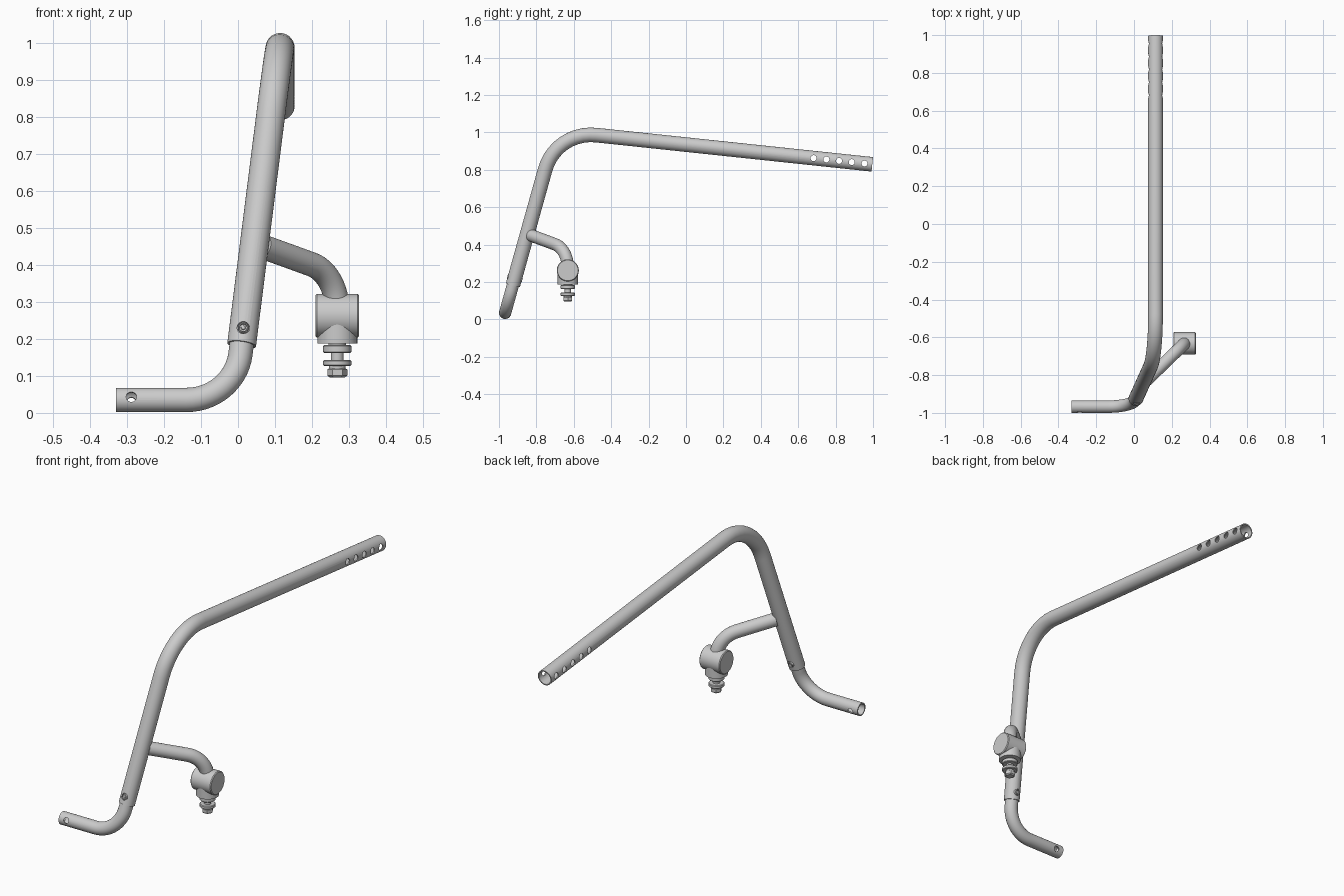
import bpy, bmesh, math
from mathutils import Vector, Quaternion

if "Cube" in bpy.data.objects:
    bpy.data.objects.remove(bpy.data.objects["Cube"])

V = Vector


def finish(name, bm, angle=35):
    bmesh.ops.recalc_face_normals(bm, faces=bm.faces)
    me = bpy.data.meshes.new(name)
    bm.to_mesh(me)
    bm.free()
    ob = bpy.data.objects.new(name, me)
    bpy.context.collection.objects.link(ob)
    smooth(ob, angle)
    return ob


def smooth(ob, angle=35):
    bpy.ops.object.select_all(action='DESELECT')
    ob.select_set(True)
    bpy.context.view_layer.objects.active = ob
    bpy.ops.object.shade_smooth_by_angle(angle=math.radians(angle))


def bent_path(a, corner, b, t, n):
    """Straight - arc - straight path with tangent length t at the corner."""
    u, w = (a - corner).normalized(), (b - corner).normalized()
    radius = t * math.tan(u.angle(w) / 2)
    centre = corner + (u + w).normalized() * math.hypot(t, radius)
    start = corner + u * t - centre
    axis, sweep = u.cross(w).normalized(), math.pi - u.angle(w)
    arc = [centre + Quaternion(axis, -sweep * i / n) @ start for i in range(n + 1)]
    return [a] + arc + [b]


def tube(name, path, r, inner=0, sides=32):
    """Sweep a circle along a path; hollow if inner is given."""
    bm = bmesh.new()
    dirs = [(path[min(i + 1, len(path) - 1)] - path[max(i - 1, 0)]).normalized()
            for i in range(len(path))]
    # keep the straight runs exactly straight at the bend ends
    if len(path) > 3:
        dirs[1] = (path[1] - path[0]).normalized()
        dirs[-2] = (path[-1] - path[-2]).normalized()
    side = dirs[0].orthogonal().normalized()
    shells = [[] for _ in ([r, inner] if inner else [r])]
    for i, (p, d) in enumerate(zip(path, dirs)):
        if i:
            side = dirs[i - 1].rotation_difference(d) @ side
        up = d.cross(side)
        for shell, rad in zip(shells, (r, inner)):
            shell.append([bm.verts.new(p + (side * math.cos(a) + up * math.sin(a)) * rad)
                          for a in (2 * math.pi * k / sides for k in range(sides))])

    def bridge(p, q):
        for k in range(sides):
            j = (k + 1) % sides
            bm.faces.new((p[k], p[j], q[j], q[k]))
    for shell in shells:
        for p, q in zip(shell, shell[1:]):
            bridge(p, q)
    for end in (0, -1):
        if inner:
            bridge(shells[0][end], shells[1][end])
        else:
            bm.faces.new(shells[0][end])
    return finish(name, bm)


def lathe(name, origin, axis, profile, sides=32, angle=35):
    """Revolve (radius, height) points around an axis, ends capped."""
    q = V((0, 0, 1)).rotation_difference(V(axis))
    bm = bmesh.new()
    rings = [[bm.verts.new(V(origin) + q @ V((r * math.cos(a), r * math.sin(a), h)))
              for a in (2 * math.pi * k / sides for k in range(sides))] for r, h in profile]
    for p, s in zip(rings, rings[1:]):
        for k in range(sides):
            j = (k + 1) % sides
            bm.faces.new((p[k], p[j], s[j], s[k]))
    bm.faces.new(rings[0])
    bm.faces.new(rings[-1])
    return finish(name, bm, angle)


def drill(ob, holes):
    """Cut round holes: (centre, axis, radius)."""
    for c, axis, r in holes:
        cutter = lathe("hole_cutter", c, axis, [(r, -0.1), (r, 0.1)], 20)
        cutter.hide_render = True
        mod = ob.modifiers.new("hole", 'BOOLEAN')
        mod.operation, mod.solver, mod.object = 'DIFFERENCE', 'EXACT', cutter
        bpy.context.view_layer.objects.active = ob
        bpy.ops.object.modifier_apply(modifier=mod.name)
        bpy.data.objects.remove(cutter)
    smooth(ob)


# Key points of the frame
low = V((-0.009, -0.967, 0.035))
top = V((0.114, -0.695, 1.008))
rear = V((0.114, 0.996, 0.829))
leg = (top - low) / (top.z - low.z)


def on_leg(z):
    return low + leg * (z - low.z)


pin_dir = V((0, -1, leg.y)).normalized()

# Main tube with adjustment holes at the rear and pin holes at the bottom
main = tube("main_tube", bent_path(on_leg(0.184), top, rear, 0.215, 10), 0.039, 0.0335)
back = (rear - top).normalized()
pin_at = on_leg(0.22)
drill(main, [(rear - back * (0.042 + 0.0684 * i), (1, 0, 0), 0.016) for i in range(5)]
      + [(pin_at, pin_dir, 0.017)])

# Lower tube sliding into the main tube
foot_end = V((-0.33, low.y, low.z))
foot = tube("lower_tube", bent_path(foot_end, low, on_leg(0.32), 0.13, 14), 0.0328, 0.027)
drill(foot, [(V((-0.288, low.y, low.z)), pin_dir, 0.014)])

# Locking pins, front and back
for name, s in (("front_pin", 1), ("back_pin", -1)):
    lathe(name, pin_at, pin_dir * s,
          [(0.0145, 0.028), (0.0145, 0.038), (0.0125, 0.041), (0.0105, 0.041),
           (0.0095, 0.036), (0.006, 0.036), (0.005, 0.039), (0.001, 0.0395)], 24)

# Branch arm
hub = V((0.268, -0.632, 0.262))
corner = V((hub.x, hub.y, 0.376))
root = on_leg(0.457)
root += (corner - root).normalized() * 0.03
tube("branch_arm", bent_path(root, corner, hub, 0.1, 12), 0.033)

# Hub: horizontal barrel with a vertical collar below
lathe("hub_barrel", hub, (1, 0, 0),
      [(0.055, -0.059), (0.059, -0.055), (0.059, 0.055), (0.055, 0.059)], 40)
lathe("hub_collar", hub, (0, 0, 1), [(0.054, -0.075), (0.054, -0.01)], 40)

# Stem with washers
lathe("stem_washers", (hub.x, hub.y, 0), (0, 0, 1),
      [(0.022, 0.117), (0.022, 0.126), (0.035, 0.126), (0.038, 0.129), (0.038, 0.140),
       (0.035, 0.143), (0.017, 0.143), (0.017, 0.162), (0.035, 0.162), (0.038, 0.165),
       (0.038, 0.180), (0.035, 0.183), (0.024, 0.183), (0.024, 0.195)])

# Hex nut at the bottom
lathe("hex_nut", (hub.x, hub.y, 0), (0, 0, 1),
      [(0.021, 0.096), (0.027, 0.101), (0.027, 0.117), (0.023, 0.120)], 6, 20)
